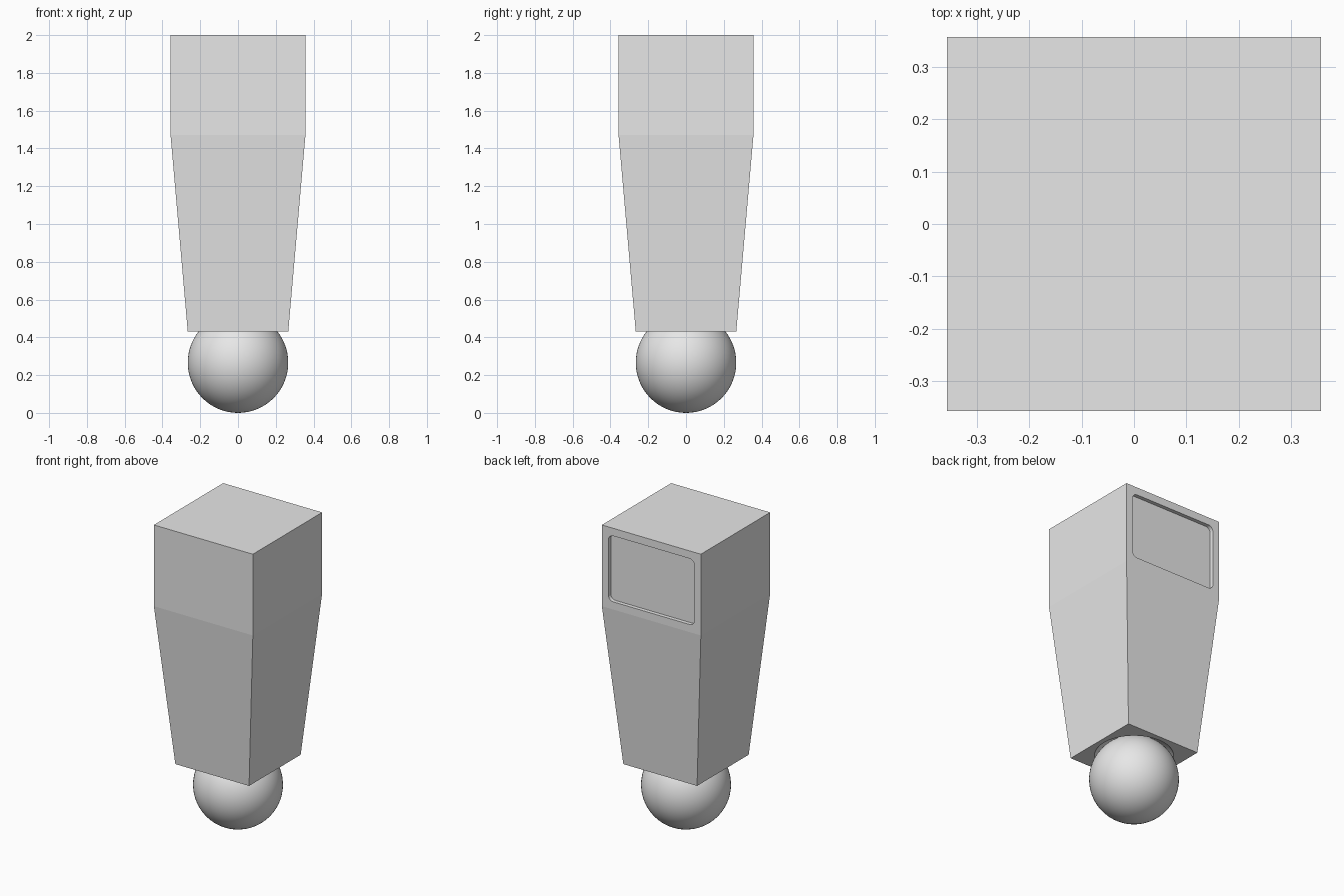
import bpy, bmesh
from mathutils import Matrix, Vector

cube = bpy.data.objects.get("Cube")
if cube:
    bpy.data.objects.remove(cube)

grey = bpy.data.materials.new("light grey")
grey.use_nodes = True
grey.diffuse_color = (0.8, 0.8, 0.8, 1)
grey.node_tree.nodes["Principled BSDF"].inputs["Base Color"].default_value = (0.8, 0.8, 0.8, 1)

HALF_TOP, HALF_BASE = 0.357, 0.266
BASE_Z, BEND_Z, TOP_Z = 0.43, 1.47, 2.0
BALL_R, GAP = 0.266, 0.02


def make_object(name, bm):
    bmesh.ops.recalc_face_normals(bm, faces=bm.faces)
    mesh = bpy.data.meshes.new(name)
    bm.to_mesh(mesh)
    bm.free()
    mesh.materials.append(grey)
    obj = bpy.data.objects.new(name, mesh)
    bpy.context.collection.objects.link(obj)
    return obj


def make_sphere(name, radius):
    bm = bmesh.new()
    bmesh.ops.create_uvsphere(bm, u_segments=64, v_segments=32, radius=radius,
                              matrix=Matrix.Translation((0, 0, BALL_R)))
    for face in bm.faces:
        face.smooth = True
    return make_object(name, bm)


def carve(target, cutter):
    cutter.hide_render = True
    mod = target.modifiers.new("carve", 'BOOLEAN')
    mod.operation = 'DIFFERENCE'
    mod.solver = 'EXACT'
    mod.object = cutter
    bpy.context.view_layer.objects.active = target
    bpy.ops.object.modifier_apply(modifier=mod.name)
    bpy.data.objects.remove(cutter)


# Square body: tapered lower half, straight upper half
bm = bmesh.new()
rings = []
for half, z in ((HALF_BASE, BASE_Z), (HALF_TOP, BEND_Z), (HALF_TOP, TOP_Z)):
    rings.append([bm.verts.new((sx * half, sy * half, z))
                  for sx, sy in ((-1, -1), (1, -1), (1, 1), (-1, 1))])
for low, high in zip(rings, rings[1:]):
    for i in range(4):
        j = (i + 1) % 4
        bm.faces.new((low[i], low[j], high[j], high[i]))
bm.faces.new(rings[0])
bm.faces.new(rings[-1])
body = make_object("body", bm)

# Recessed rounded screen panel on the back
depth, reach = 0.025, 0.1
bm = bmesh.new()
bmesh.ops.create_cube(bm, size=1)
bmesh.ops.scale(bm, vec=Vector((0.62, depth + reach, 0.43)), verts=bm.verts)
bmesh.ops.translate(bm, vec=Vector((0, HALF_TOP + (reach - depth) / 2, 1.735)), verts=bm.verts)
corners = [e for e in bm.edges if abs(e.verts[0].co.y - e.verts[1].co.y) > depth]
bmesh.ops.bevel(bm, geom=corners, offset=0.035, segments=6, profile=0.5, affect='EDGES')
carve(body, make_object("screen_cutter", bm))

# Round socket in the underside, with a small gap around the ball
carve(body, make_sphere("socket_cutter", BALL_R + GAP))

# Ball foot
make_sphere("ball_foot", BALL_R)
